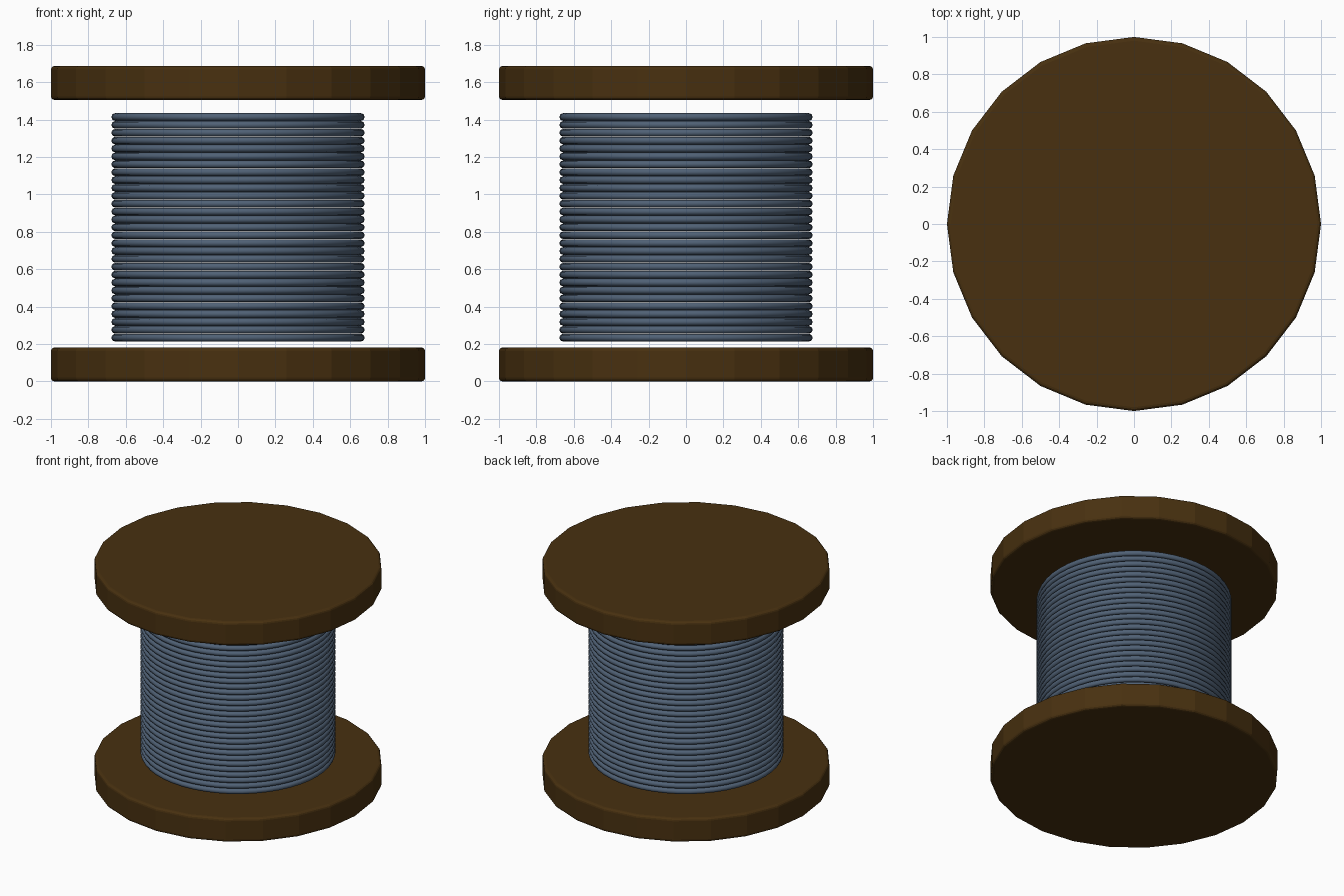
import bpy

cube = bpy.data.objects.get("Cube")
if cube:
    bpy.data.objects.remove(cube, do_unlink=True)


def make_material(name, rgb):
    mat = bpy.data.materials.new(name)
    mat.use_nodes = True
    colour = (*rgb, 1)
    mat.diffuse_color = colour
    mat.node_tree.nodes["Principled BSDF"].inputs["Base Color"].default_value = colour
    return mat


dark_wood = make_material("dark wood", (0.065, 0.03, 0.005))
blue_cable = make_material("blue grey cable", (0.08, 0.12, 0.18))

FLANGE_HEIGHT = 0.182
TOTAL_HEIGHT = 1.687


def add_flange(name, z):
    """A faceted wooden disc with softened rims."""
    bpy.ops.mesh.primitive_cylinder_add(
        vertices=24, radius=1, depth=FLANGE_HEIGHT, location=(0, 0, z))
    disc = bpy.context.object
    disc.name = name
    disc.data.materials.append(dark_wood)
    bevel = disc.modifiers.new("rim bevel", 'BEVEL')
    bevel.width = 0.02
    bevel.segments = 3
    bevel.limit_method = 'ANGLE'
    bevel.angle_limit = 0.8


# Wooden end discs
add_flange("bottom_flange", FLANGE_HEIGHT / 2)
add_flange("top_flange", TOTAL_HEIGHT - FLANGE_HEIGHT / 2)

# Stacked turns of cable
TURNS = 29
FIRST_Z, LAST_Z = 0.234, 1.414
for i in range(TURNS):
    z = FIRST_Z + (LAST_Z - FIRST_Z) * i / (TURNS - 1)
    bpy.ops.mesh.primitive_torus_add(
        major_radius=0.657, minor_radius=0.0205,
        major_segments=48, minor_segments=8, location=(0, 0, z))
    turn = bpy.context.object
    turn.name = f"cable_turn_{i + 1}"
    turn.data.materials.append(blue_cable)
    bpy.ops.object.shade_smooth_by_angle(angle=0.9)
